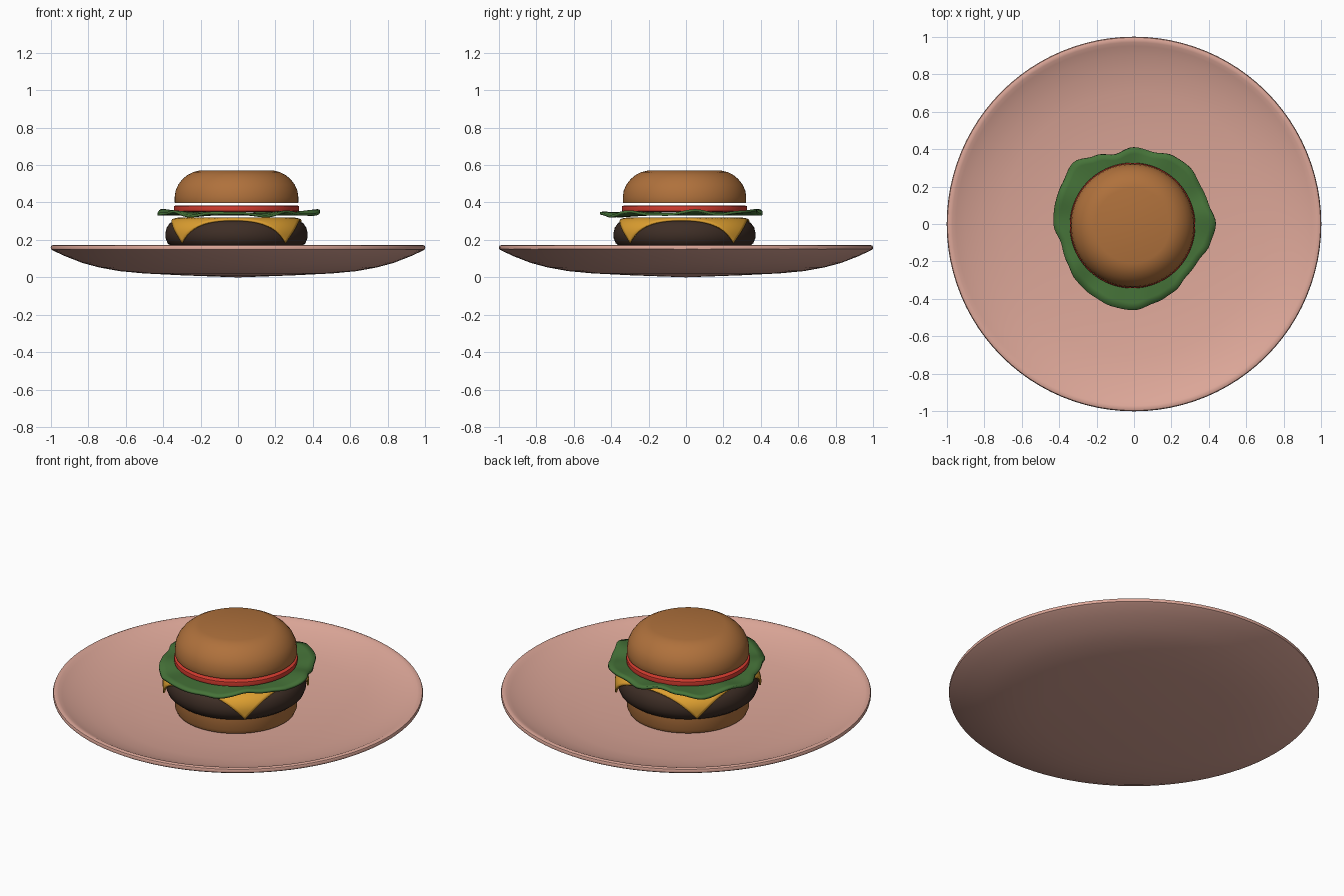
import bpy, bmesh, math

if "Cube" in bpy.data.objects:
    bpy.data.objects.remove(bpy.data.objects["Cube"])

CX = CY = -0.008   # burger sits very slightly off the plate centre


def material(name, rgb):
    m = bpy.data.materials.new(name)
    m.diffuse_color = (*rgb, 1)
    m.use_nodes = True
    m.node_tree.nodes["Principled BSDF"].inputs["Base Color"].default_value = m.diffuse_color
    return m


PINK = material("pink ceramic", (0.72, 0.385, 0.315))
BUN = material("toasted bun", (0.43, 0.165, 0.045))
MEAT = material("brown patty", (0.048, 0.027, 0.019))
CHEESE = material("yellow cheese", (0.73, 0.35, 0.03))
RED = material("tomato red", (0.66, 0.045, 0.028))
GREEN = material("leaf green", (0.06, 0.17, 0.04))


def finish(name, bm, mat, loc=(0, 0, 0), angle=40, thickness=0):
    bmesh.ops.recalc_face_normals(bm, faces=bm.faces)
    me = bpy.data.meshes.new(name)
    bm.to_mesh(me)
    bm.free()
    me.materials.append(mat)
    ob = bpy.data.objects.new(name, me)
    ob.location = loc
    bpy.context.collection.objects.link(ob)
    bpy.ops.object.select_all(action='DESELECT')
    ob.select_set(True)
    bpy.context.view_layer.objects.active = ob
    bpy.ops.object.shade_smooth_by_angle(angle=math.radians(angle))
    if thickness:
        s = ob.modifiers.new("thickness", 'SOLIDIFY')
        s.thickness = thickness
        s.offset = 0
    return ob


def lathe(name, profile, mat, loc=(CX, CY, 0), segs=72):
    """Spin (radius, z) points; the first and last lie on the axis."""
    bm = bmesh.new()
    vs = [bm.verts.new((r, 0, z)) for r, z in profile]
    es = [bm.edges.new(p) for p in zip(vs, vs[1:])]
    bmesh.ops.spin(bm, geom=vs + es, cent=(0, 0, 0), axis=(0, 0, 1),
                   angle=2 * math.pi, steps=segs, use_duplicate=False)
    bmesh.ops.remove_doubles(bm, verts=bm.verts, dist=1e-5)
    return finish(name, bm, mat, loc)


# Shallow dish with a rolled rim
lathe("plate", [(0, 0), (0.3, 0.011), (0.5, 0.021), (0.63, 0.033), (0.74, 0.053),
                (0.83, 0.077), (0.92, 0.112), (0.985, 0.142), (0.998, 0.15),
                (1, 0.16), (0.996, 0.169), (0.985, 0.173), (0.97, 0.17),
                (0.95, 0.16), (0.9, 0.14), (0.82, 0.115), (0.7, 0.091),
                (0.5, 0.071), (0.3, 0.06), (0, 0.052)], PINK, (0, 0, 0), 96)

# Buns
lathe("bottom_bun", [(0, 0.055), (0.29, 0.055), (0.32, 0.068), (0.33, 0.09),
                     (0.33, 0.158), (0, 0.158)], BUN)
lathe("top_bun", [(0, 0.396), (0.328, 0.396), (0.33, 0.402), (0.33, 0.43),
                  (0.325, 0.463), (0.311, 0.495), (0.288, 0.525), (0.26, 0.548),
                  (0.232, 0.562), (0.2, 0.57), (0, 0.571)], BUN)

# Patty
lathe("patty", [(0, 0.155), (0.31, 0.155), (0.345, 0.163), (0.368, 0.182),
                (0.379, 0.21), (0.38, 0.235), (0.373, 0.265), (0.356, 0.29),
                (0.33, 0.304), (0.3, 0.309), (0, 0.309)], MEAT)

# Tomato slice
lathe("tomato", [(0, 0.35), (0.322, 0.35), (0.333, 0.355), (0.335, 0.367),
                 (0.333, 0.38), (0.322, 0.385), (0, 0.385)], RED)

# Square cheese slice, draped over the rounded patty edge
bm = bmesh.new()
bmesh.ops.create_grid(bm, x_segments=44, y_segments=44, size=0.342)
FLAT, BEND = 0.305, 0.086
for v in bm.verts:
    r = v.co.length
    a = math.atan2(v.co.y, v.co.x) - math.radians(3)
    t, z = r - FLAT, 0.314
    if t > 0:
        k = min(t / BEND, math.pi / 2)
        down = max(0, t - BEND * math.pi / 2)
        r = FLAT + BEND * math.sin(k)
        z -= BEND * (1 - math.cos(k)) + down
    v.co = (r * math.cos(a), r * math.sin(a), z)
finish("cheese", bm, CHEESE, (CX, CY, 0), thickness=0.01)

# Ruffled lettuce leaf: radius every 15 degrees from +x
RADII = [.437, .412, .41, .425, .42, .397, .41, .385, .42, .462, .44, .435,
         .43, .402, .412, .432, .442, .455, .46, .435, .42, .395, .395, .42]
N, RINGS = 120, 12


def leaf_radius(a):
    f = a / (2 * math.pi) * 24
    i, u = int(f) % 24, f - int(f)
    u = u * u * (3 - 2 * u)
    return RADII[i] * (1 - u) + RADII[(i + 1) % 24] * u


bm = bmesh.new()
hub = bm.verts.new((0, 0, 0.337))
prev = None
for j in range(1, RINGS + 1):
    f = j / RINGS
    ring = []
    for i in range(N):
        a = 2 * math.pi * i / N
        r = leaf_radius(a) * f
        w = max(0, (f - 0.6) / 0.4)
        z = 0.337 + w * (0.007 + 0.006 * math.sin(a) + 0.009 * math.sin(7 * a + 1)
                         + 0.004 * math.sin(12 * a))
        ring.append(bm.verts.new((r * math.cos(a), r * math.sin(a), z)))
    for i in range(N):
        k = (i + 1) % N
        if prev:
            bm.faces.new((prev[i], ring[i], ring[k], prev[k]))
        else:
            bm.faces.new((hub, ring[i], ring[k]))
    prev = ring
finish("lettuce", bm, GREEN, thickness=0.014)
